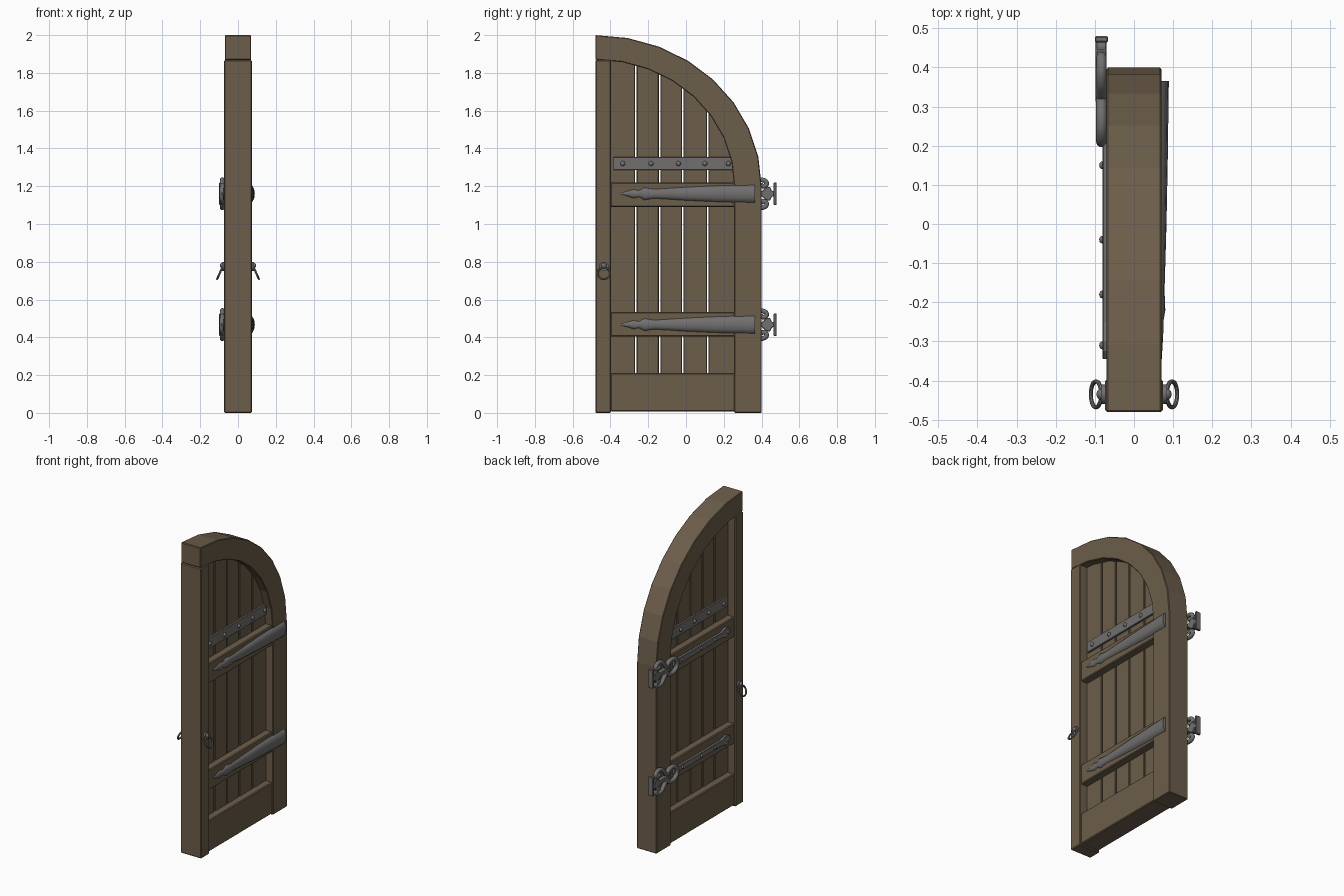
import bpy, bmesh, math
from mathutils import Vector

if "Cube" in bpy.data.objects:
    bpy.data.objects.remove(bpy.data.objects["Cube"])


def material(name, rgb):
    m = bpy.data.materials.new(name)
    m.diffuse_color = (*rgb, 1)
    m.use_nodes = True
    m.node_tree.nodes["Principled BSDF"].inputs["Base Color"].default_value = m.diffuse_color
    return m


WOOD = material("brown_wood", (0.150, 0.110, 0.069))
IRON = material("dark_iron", (0.165, 0.160, 0.158))


def finish(name, bm, mat, bevel=0.0, smooth=False):
    bmesh.ops.recalc_face_normals(bm, faces=bm.faces[:])
    me = bpy.data.meshes.new(name)
    bm.to_mesh(me)
    bm.free()
    ob = bpy.data.objects.new(name, me)
    bpy.context.collection.objects.link(ob)
    me.materials.append(mat)
    if bevel:
        b = ob.modifiers.new("bevel", 'BEVEL')
        b.width, b.segments, b.limit_method = bevel, 1, 'ANGLE'
    if smooth:
        shade(ob)
    return ob


def shade(ob):
    bpy.ops.object.select_all(action='DESELECT')
    ob.select_set(True)
    bpy.context.view_layer.objects.active = ob
    bpy.ops.object.shade_smooth_by_angle(angle=math.radians(40))


def prism(name, pts, x0, x1, mat, bevel=0.0):
    """Extrude a (y, z) outline from x0 to x1."""
    bm = bmesh.new()
    f = bm.faces.new([bm.verts.new((x0, y, z)) for y, z in pts])
    g = bmesh.ops.extrude_face_region(bm, geom=[f])
    vs = [v for v in g["geom"] if isinstance(v, bmesh.types.BMVert)]
    bmesh.ops.translate(bm, verts=vs, vec=(x1 - x0, 0, 0))
    return finish(name, bm, mat, bevel)


def slab(name, y0, y1, z0, z1, x0, x1, mat, bevel=0.0):
    return prism(name, [(y0, z0), (y1, z0), (y1, z1), (y0, z1)], x0, x1, mat, bevel)


def mirrored(half, zc):
    """Outline from (y, half height) stations, mirrored about z = zc."""
    return [(y, zc + h) for y, h in half] + [(y, zc - h) for y, h in reversed(half) if h > 0]


def rivet(name, x, y, z, r, side):
    bm = bmesh.new()
    bmesh.ops.create_uvsphere(bm, u_segments=12, v_segments=8, radius=r)
    bmesh.ops.scale(bm, vec=(0.8, 1, 1), verts=bm.verts[:])
    bmesh.ops.translate(bm, vec=(side * x, y, z), verts=bm.verts[:])
    return finish(name, bm, IRON, smooth=True)


def rod(name, pts, radius, cyclic=False):
    """Smooth round bar through 3D points."""
    cu = bpy.data.curves.new(name, 'CURVE')
    cu.dimensions = '3D'
    cu.bevel_depth, cu.bevel_resolution, cu.resolution_u = radius, 3, 6
    cu.use_fill_caps = True
    sp = cu.splines.new('BEZIER')
    sp.bezier_points.add(len(pts) - 1)
    for p, co in zip(sp.bezier_points, pts):
        p.co = co
        p.handle_left_type = p.handle_right_type = 'AUTO'
    sp.use_cyclic_u = cyclic
    cu.materials.append(IRON)
    ob = bpy.data.objects.new(name, cu)
    bpy.context.collection.objects.link(ob)
    bpy.ops.object.select_all(action='DESELECT')
    ob.select_set(True)
    bpy.context.view_layer.objects.active = ob
    bpy.ops.object.convert(target='MESH')
    shade(bpy.context.object)


def arc(a, b):
    """Quarter ellipse from the crown to the hinge side, eight segments."""
    return [(-0.48 + a * math.sin(i * math.pi / 16), 1.2 + b * math.cos(i * math.pi / 16))
            for i in range(9)]


# Wooden frame: arched hinge stile, latch stile and rails
outer, inner = arc(0.88, 0.80), arc(0.735, 0.67)
prism("arched_frame", outer + [(0.40, 0.0), (0.255, 0.0)] + inner[::-1], -0.07, 0.07, WOOD, 0.004)
slab("latch_stile", -0.48, -0.397, 0.0, 1.868, -0.074, 0.074, WOOD, 0.005)
slab("bottom_rail", -0.40, 0.258, 0.008, 0.21, -0.065, 0.065, WOOD, 0.005)
for n, zc in (("lower", 0.47), ("upper", 1.155)):
    slab(n + "_rail", -0.40, 0.258, zc - 0.065, zc + 0.065, -0.065, 0.065, WOOD, 0.005)


# Vertical planks, tops tucked into the arch
def under_arch(y):
    return 1.2 + 0.72 * math.sqrt(max(0.0, 1 - ((y + 0.48) / 0.79) ** 2))


joints = [-0.42, -0.265, -0.14, -0.017, 0.115, 0.29]
for i in range(5):
    y0, y1 = joints[i] + 0.004, joints[i + 1] - 0.004
    ym = (y0 + y1) / 2
    prism("plank", [(y0, 0.1), (y1, 0.1), (y1, under_arch(y1)), (ym, under_arch(ym)),
                    (y0, under_arch(y0))], -0.02, 0.02, WOOD, 0.003)

# Riveted iron brace on both sides of the planks
for s in (-1, 1):
    slab("iron_brace", -0.385, 0.25, 1.287, 1.355, s * 0.018, s * 0.032, IRON, 0.002)
    for y in (-0.335, -0.185, -0.04, 0.10, 0.225):
        rivet("brace_rivet", 0.033, y, 1.32, 0.013, s)


# Pointed half-round straps on the +x side
def pointed_strap(zc):
    stations = [(0.365, 0.050, 0.023), (0.15, 0.043, 0.020), (0.0, 0.036, 0.017),
                (-0.17, 0.025, 0.012), (-0.22, 0.034, 0.014), (-0.25, 0.017, 0.009),
                (-0.275, 0.025, 0.009), (-0.345, 0.003, 0.005)]
    bm = bmesh.new()
    rings = [[bm.verts.new((0.063 + (d + 0.003) * math.sin(k * math.pi / 6), y,
                            zc + h * math.cos(k * math.pi / 6))) for k in range(7)]
             for y, h, d in stations]
    for a, b in zip(rings, rings[1:]):
        for k in range(7):
            j = (k + 1) % 7
            bm.faces.new((a[k], a[j], b[j], b[k]))
    bm.faces.new(rings[0])
    bm.faces.new(rings[-1])
    finish("pointed_strap", bm, IRON, smooth=True)


# Scrolled hinges on the -x side
def scroll_hinge(zc):
    x = -0.083
    prism("hinge_strap", mirrored([(0.23, 0.019), (-0.25, 0.017), (-0.275, 0.024), (-0.30, 0.031),
                                   (-0.325, 0.025), (-0.345, 0.008)], zc), -0.080, -0.062, IRON, 0.002)
    for y in (0.15, -0.04, -0.18, -0.31):
        rivet("hinge_rivet", 0.081, y, zc, 0.010, -1)
    rod("hinge_ring", [(x, 0.265 + 0.055 * math.cos(t * math.pi / 4),
                        zc + 0.045 * math.sin(t * math.pi / 4)) for t in range(8)], 0.014, True)
    curl = [(0.31, 0.0), (0.335, 0.035), (0.365, 0.066), (0.40, 0.074),
            (0.427, 0.056), (0.415, 0.040), (0.395, 0.046)]
    for s in (-1, 1):
        rod("hinge_curl", [(x, y, zc + s * h) for y, h in curl], 0.013)
    prism("hinge_tongue", mirrored([(0.31, 0.014), (0.40, 0.012), (0.425, 0.034), (0.445, 0.036),
                                    (0.455, 0.015), (0.468, 0.012)], zc), -0.098, -0.070, IRON, 0.003)
    slab("hinge_end_plate", 0.464, 0.48, zc - 0.06, zc + 0.06, -0.10, -0.066, IRON, 0.003)


for zc in (0.467, 1.16):
    pointed_strap(zc)
    scroll_hinge(zc)

# Ring pulls on both faces of the latch stile
for s in (-1, 1):
    bpy.ops.mesh.primitive_cylinder_add(vertices=16, radius=0.025, depth=0.012,
                                        location=(s * 0.078, -0.435, 0.775),
                                        rotation=(0, math.pi / 2, 0))
    rose = bpy.context.object
    rose.name = "pull_rose"
    rose.data.materials.append(IRON)
    shade(rose)
    rivet("pull_knob", 0.085, -0.435, 0.78, 0.014, s)
    bpy.ops.mesh.primitive_torus_add(major_segments=24, minor_segments=8, major_radius=0.033,
                                     minor_radius=0.0055, location=(s * 0.097, -0.435, 0.739),
                                     rotation=(0, s * math.radians(66), 0))
    ring = bpy.context.object
    ring.name = "pull_ring"
    ring.data.materials.append(IRON)
    shade(ring)
